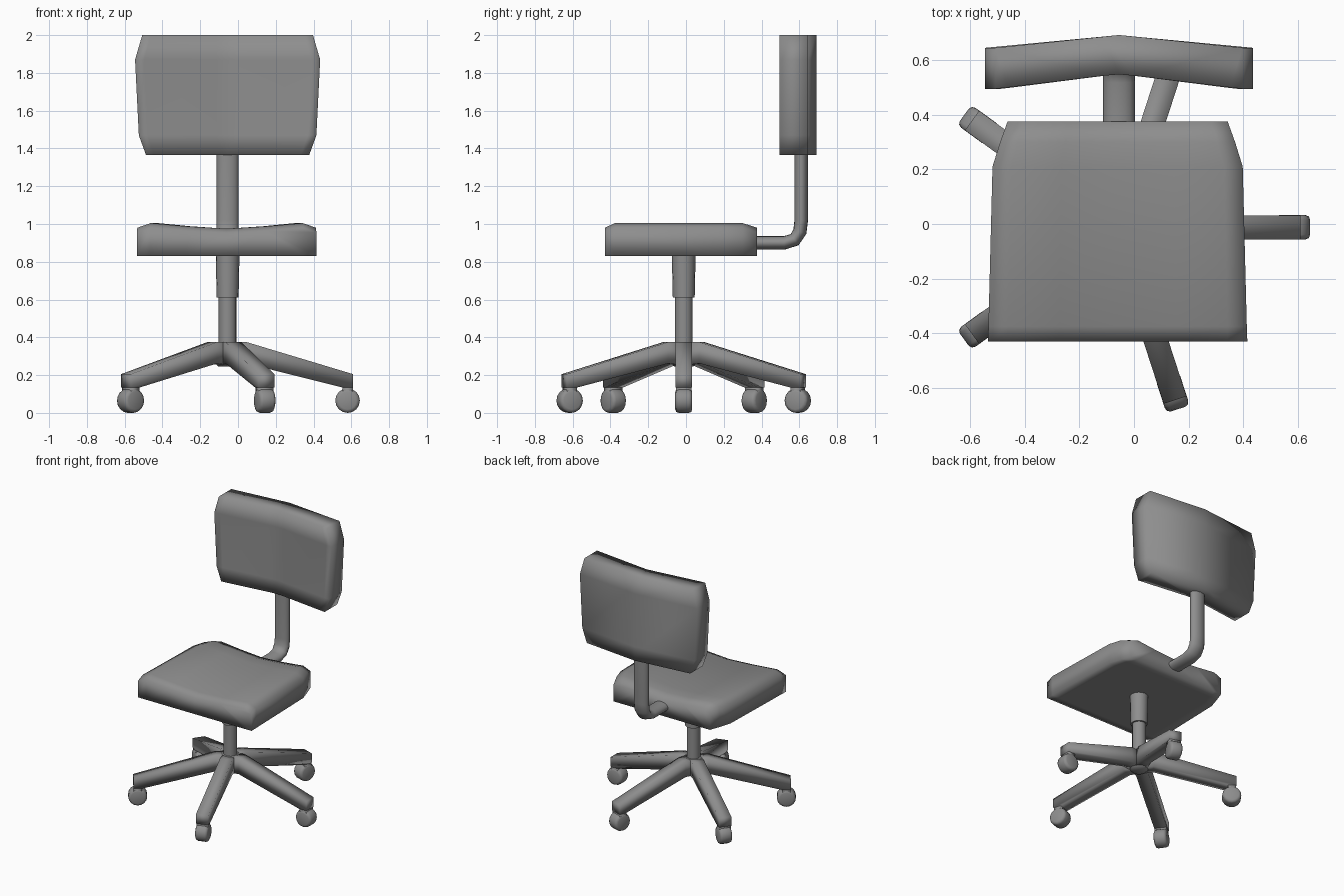
import bpy, bmesh, math
from mathutils import Matrix, Vector

if "Cube" in bpy.data.objects:
    bpy.data.objects.remove(bpy.data.objects["Cube"])

CX, CY = -0.055, -0.012          # axis of the chair column

# one dark grey for the whole chair
grey = bpy.data.materials.new("dark_grey")
grey.diffuse_color = (.27, .27, .27, 1)
grey.use_nodes = True
grey.node_tree.nodes["Principled BSDF"].inputs["Base Color"].default_value = grey.diffuse_color


def finish(name, bm, angle=40, bevel=0.0, segments=1):
    bmesh.ops.recalc_face_normals(bm, faces=bm.faces)
    if bevel:
        sharp = [e for e in bm.edges if e.calc_face_angle(0) > math.radians(40)]
        bmesh.ops.bevel(bm, geom=sharp, offset=bevel, segments=segments,
                        profile=0.5, affect='EDGES', clamp_overlap=True)
    mesh = bpy.data.meshes.new(name)
    bm.to_mesh(mesh)
    bm.free()
    mesh.materials.append(grey)
    mesh.shade_smooth()
    if angle < 180:
        mesh.set_sharp_from_angle(angle=math.radians(angle))
    obj = bpy.data.objects.new(name, mesh)
    bpy.context.scene.collection.objects.link(obj)
    return obj


def loft(name, rings, **kw):
    """Skin a list of closed rings and cap both ends."""
    bm = bmesh.new()
    vs = [[bm.verts.new(p) for p in ring] for ring in rings]
    n = len(vs[0])
    for a, b in zip(vs, vs[1:]):
        for i in range(n):
            j = (i + 1) % n
            bm.faces.new((a[i], a[j], b[j], b[i]))
    bm.faces.new(vs[0])
    bm.faces.new(vs[-1])
    return finish(name, bm, **kw)


def circle(r, z, n=16):
    return [(CX + r * math.cos(2 * math.pi * i / n),
             CY + r * math.sin(2 * math.pi * i / n), z) for i in range(n)]


# seat: cross-sections from front to back, dished across the width
top = [(-1, .98), (-.85, 1.005), (-.45, .988), (0, .975),
       (.45, .988), (.85, 1.005), (1, .98)]
bottom = [(u, .83) for u, _ in reversed(top)]
stations = [(-.43, .475, .025), (-.375, .473, 0), (.21, .458, 0),
            (.30, .430, 0), (.375, .403, .025)]
rings = []
for y, hw, drop in stations:
    ring = [(-.06 + u * hw, y, z - drop) for u, z in top]
    ring += [(-.06 + u * hw, y, z) for u, z in bottom]
    rings.append(ring)
loft("seat", rings, angle=180)

# backrest: bent plan section stacked upward, shaded soft all over
front = [(-1, .495), (-.9, .500), (-.12, .543), (0, .548),
         (.12, .543), (.9, .500), (1, .495)]
back = [(1, .645), (.12, .686), (0, .692), (-.12, .686), (-1, .645)]
levels = [(1.365, .432), (1.47, .47), (1.87, .49), (2.0, .452)]
loft("backrest", [[(CX + u * hw, y, z) for u, y in front + back]
                  for z, hw in levels], angle=180)

# back support: flattened tube swept along a bent path
path = [Vector((0, y, z)) for y, z in
        [(.34, .90), (.52, .90), (.575, .917), (.603, .96), (.61, 1.02), (.61, 1.45)]]
rings = []
for i, p in enumerate(path):
    t = (path[min(i + 1, len(path) - 1)] - path[max(i - 1, 0)]).normalized()
    side = Vector((0, -t.z, t.y))
    rings.append([p + Vector((CX + .058 * math.cos(a), 0, 0)) + side * .036 * math.sin(a)
                  for a in [2 * math.pi * k / 16 for k in range(16)]])
loft("back_support", rings, angle=60)

# gas column and hub
loft("column_sleeve", [circle(.058, .61), circle(.063, .84)])
loft("column_rod", [circle(.047, .30), circle(.047, .65)])
loft("hub", [circle(.05, .245), circle(.075, .27), circle(.075, .36), circle(.06, .375)],
     angle=180)

# five-star base with casters
leg_profile = [(0, .375), (.10, .375), (.665, .205), (.665, .135),
               (.605, .135), (.10, .262), (0, .25)]
for k in range(5):
    M = Matrix.Translation((CX, CY, 0)) @ Matrix.Rotation(math.radians(72 * k), 4, 'Z')
    leg = loft(f"base_leg_{k + 1}",
               [[(r, w, z) for r, z in leg_profile] for w in (-.044, .044)],
               angle=180)
    leg.matrix_world = M

    bm = bmesh.new()
    bmesh.ops.create_cube(bm, size=1, matrix=Matrix.Translation((.635, 0, .115))
                          @ Matrix.Diagonal((.055, .082, .07, 1)))
    finish(f"caster_bracket_{k + 1}", bm, angle=180).matrix_world = M

    bm = bmesh.new()
    bmesh.ops.create_cone(bm, cap_ends=True, segments=16, radius1=.065, radius2=.065,
                          depth=.09, matrix=Matrix.Translation((.635, 0, .065))
                          @ Matrix.Rotation(math.pi / 2, 4, 'X'))
    finish(f"caster_wheel_{k + 1}", bm, angle=180, bevel=.018, segments=2).matrix_world = M
